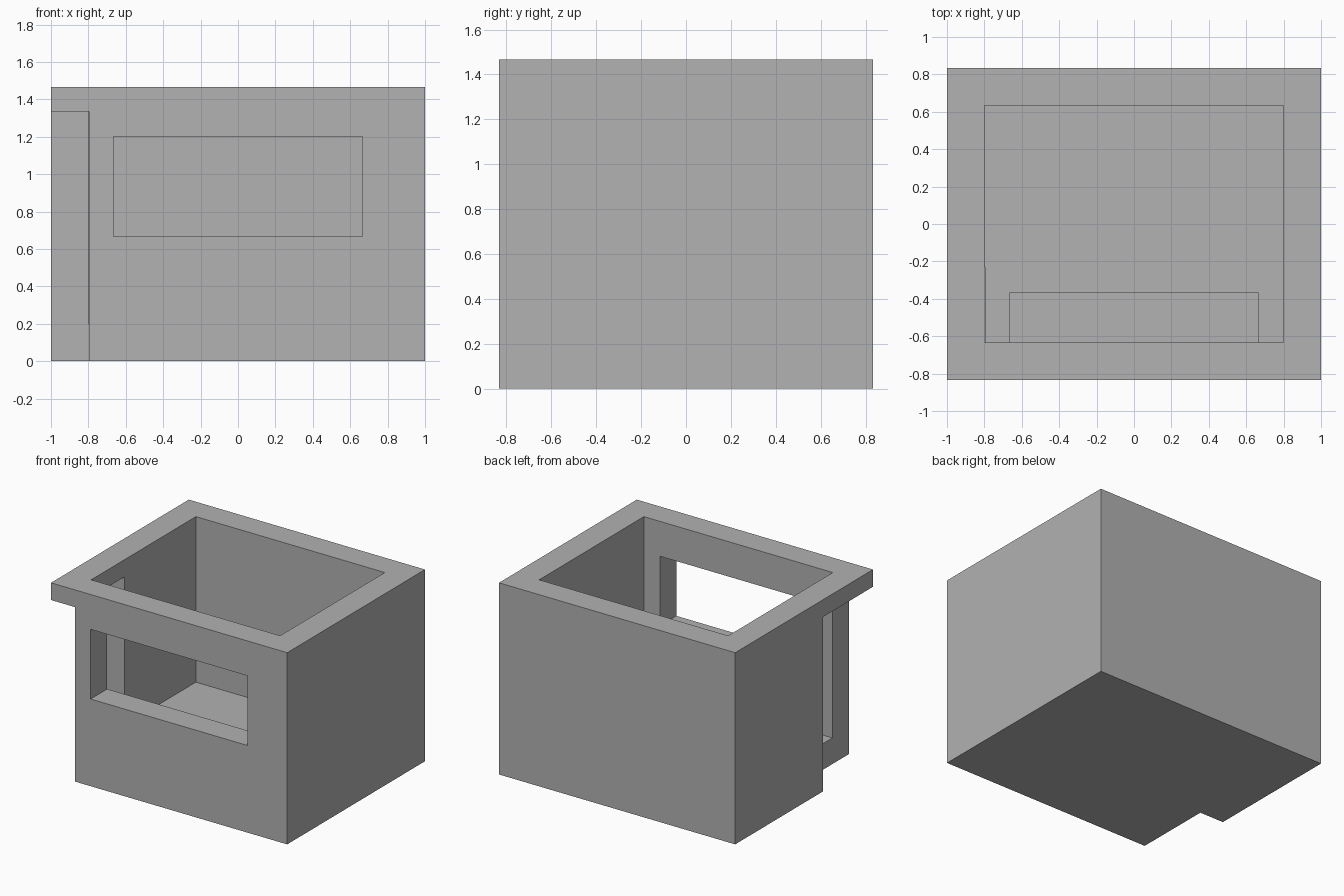
import bpy

if "Cube" in bpy.data.objects:
    bpy.data.objects.remove(bpy.data.objects["Cube"], do_unlink=True)

# Overall dimensions
W, D, H = 1.0, 0.833, 1.467      # half width, half depth, height
T = 0.2                          # wall and floor thickness
OVER = 0.1                       # how far cutters overshoot

grey = bpy.data.materials.new("plain_grey")
grey.use_nodes = True
colour = (0.445, 0.445, 0.445, 1)
grey.diffuse_color = colour
grey.node_tree.nodes["Principled BSDF"].inputs["Base Color"].default_value = colour


def box(name, low, high):
    """Axis-aligned box between two corners."""
    centre = [(a + b) / 2 for a, b in zip(low, high)]
    bpy.ops.mesh.primitive_cube_add(size=1, location=centre)
    ob = bpy.context.object
    ob.name = name
    ob.scale = [b - a for a, b in zip(low, high)]
    bpy.ops.object.transform_apply(location=True, rotation=False, scale=True)
    ob.data.materials.append(grey)
    return ob


def cut(target, name, low, high):
    """Subtract a box from the target and discard the cutter."""
    cutter = box(name, low, high)
    cutter.hide_render = True
    mod = target.modifiers.new(name, 'BOOLEAN')
    mod.operation = 'DIFFERENCE'
    mod.solver = 'EXACT'
    mod.object = cutter
    bpy.context.view_layer.objects.active = target
    bpy.ops.object.modifier_apply(modifier=mod.name)
    bpy.data.objects.remove(cutter, do_unlink=True)


# Booth shell: open-topped room with a floor
shell = box("booth_shell", (-W, -D, 0), (W, D, H))
cut(shell, "room_cutter", (-W + T, -D + T, T), (W - T, D - T, H + OVER))

# Serving window through the front wall
cut(shell, "window_cutter", (-0.665, -D - OVER, 0.667), (0.665, -D + T + 0.05, 1.2))

# Corner doorway, cut down through the floor, leaving the lintel above
cut(shell, "doorway_cutter", (-W - OVER, -D - OVER, -OVER), (-W + T + 0.004, -0.23, 1.335))

# Counter shelf inside, below the window
box("counter_shelf", (-0.665, -D + T - 0.02, 0.4), (0.665, -0.365, 0.467))
